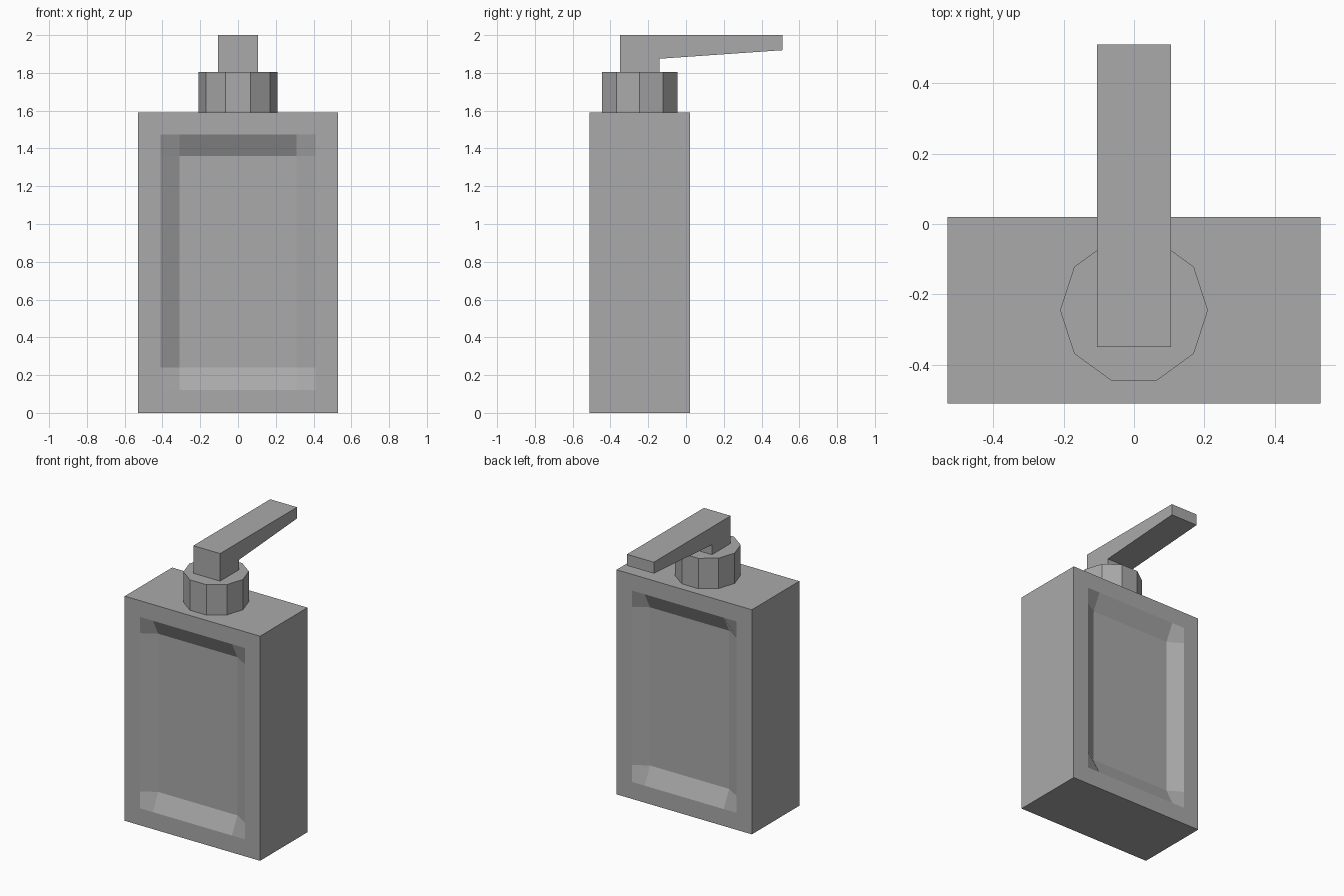
import bpy, bmesh, math

cube = bpy.data.objects.get("Cube")
if cube:
    bpy.data.objects.remove(cube, do_unlink=True)

grey = bpy.data.materials.new("plain_grey")
grey.use_nodes = True
colour = (0.4, 0.4, 0.4, 1)
grey.diffuse_color = colour
grey.node_tree.nodes["Principled BSDF"].inputs["Base Color"].default_value = colour


def finish(bm, name):
    bmesh.ops.recalc_face_normals(bm, faces=bm.faces)
    mesh = bpy.data.meshes.new(name)
    bm.to_mesh(mesh)
    bm.free()
    mesh.materials.append(grey)
    obj = bpy.data.objects.new(name, mesh)
    bpy.context.collection.objects.link(obj)
    return obj


def extrude_profile(name, points, offset):
    bm = bmesh.new()
    face = bm.faces.new([bm.verts.new(p) for p in points])
    new = bmesh.ops.extrude_face_region(bm, geom=[face])["geom"]
    verts = [v for v in new if isinstance(v, bmesh.types.BMVert)]
    bmesh.ops.translate(bm, verts=verts, vec=offset)
    return finish(bm, name)


# Bottle: front and back panels with a sloped recess, bridged by plain sides
FRONT, BACK, RECESS = -0.51, 0.02, 0.06
xs = [-0.53, -0.41, -0.31, 0.31, 0.41, 0.53]
zs = [0, 0.12, 0.24, 1.36, 1.475, 1.59]
bm = bmesh.new()
for y, inward in ((FRONT, RECESS), (BACK, -RECESS)):
    grid = [[bm.verts.new((x, y + (inward if i in (2, 3) and k in (2, 3) else 0), z))
             for k, z in enumerate(zs)] for i, x in enumerate(xs)]
    for i in range(5):
        for k in range(5):
            bm.faces.new((grid[i][k], grid[i + 1][k],
                          grid[i + 1][k + 1], grid[i][k + 1]))
rims = [e for e in bm.edges if e.is_boundary]
bmesh.ops.bridge_loops(bm, edges=rims)
finish(bm, "bottle_body")

# Ten-sided collar
ring = [(0.21 * math.cos(math.tau * i / 10),
         -0.245 + 0.21 * math.sin(math.tau * i / 10), 1.59) for i in range(10)]
extrude_profile("pump_collar", ring, (0, 0, 0.215))

# Pump head: square stem with a tapering spout
side = [(-0.35, 1.8), (-0.14, 1.8), (-0.14, 1.875),
        (0.51, 1.92), (0.51, 2), (-0.35, 2)]
extrude_profile("pump_spout", [(-0.105, y, z) for y, z in side], (0.21, 0, 0))
